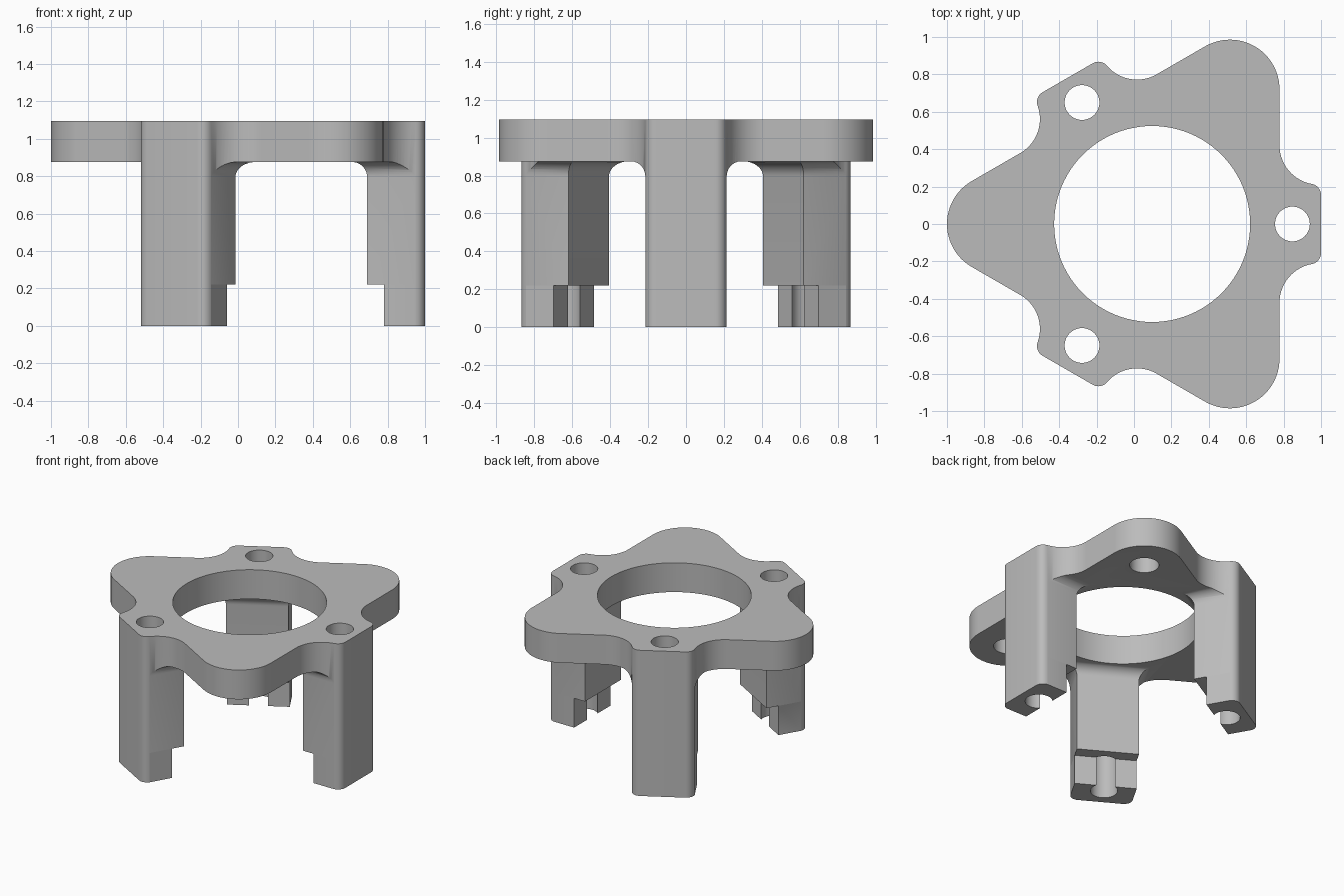
import bpy, bmesh
from math import sin, cos, pi, radians
from mathutils import Matrix, Vector

cube = bpy.data.objects.get("Cube")
if cube:
    bpy.data.objects.remove(cube, do_unlink=True)

CENTRE_X = 0.097
TOP, UNDERSIDE, LEDGE = 1.095, 0.875, 0.22
LOBE_DIST, LOBE_R = 0.832, 0.265
LEG_INNER, FOOT_INNER, LEG_HALF = 0.593, 0.683, 0.2145
SCREW_DIST, SCREW_R = 0.75, 0.093
FILLET = 0.08

grey = bpy.data.materials.new("mid_grey")
grey.use_nodes = True
grey.diffuse_color = (0.5, 0.5, 0.5, 1)
grey.node_tree.nodes["Principled BSDF"].inputs["Base Color"].default_value = (0.5, 0.5, 0.5, 1)


def loft(name, rings):
    """Closed solid through a stack of matching rings."""
    bm = bmesh.new()
    loops = [[bm.verts.new(p) for p in ring] for ring in rings]
    n = len(loops[0])
    bm.faces.new(loops[0][::-1])
    bm.faces.new(loops[-1])
    for a, b in zip(loops, loops[1:]):
        for i in range(n):
            j = (i + 1) % n
            bm.faces.new((a[i], a[j], b[j], b[i]))
    bmesh.ops.recalc_face_normals(bm, faces=bm.faces)
    mesh = bpy.data.meshes.new(name)
    bm.to_mesh(mesh)
    bm.free()
    mesh.materials.append(grey)
    ob = bpy.data.objects.new(name, mesh)
    bpy.context.collection.objects.link(ob)
    return ob


def arc(cx, cy, r, a0, a1, n):
    return [Vector((cx + r * cos(radians(a0 + (a1 - a0) * i / n)),
                    cy + r * sin(radians(a0 + (a1 - a0) * i / n)), 0)) for i in range(n + 1)]


def prism(name, points, z0, z1):
    return loft(name, [[(p.x, p.y, z) for p in points] for z in (z0, z1)])


def cylinder(name, dist, angle, r, z0, z1, n=48):
    c = Matrix.Rotation(angle, 3, 'Z') @ Vector((dist, 0, 0))
    return prism(name, arc(c.x, c.y, r, 0, 360, n)[:-1], z0, z1)


def boolean(target, tool, operation):
    mod = target.modifiers.new(operation.lower(), 'BOOLEAN')
    mod.operation, mod.solver, mod.object = operation, 'EXACT', tool
    bpy.context.view_layer.objects.active = target
    bpy.ops.object.modifier_apply(modifier=mod.name)
    bpy.data.objects.remove(tool, do_unlink=True)


# Footprint: one third of the outline, turned three times
third = arc(0.891, -0.4207, 0.21, 180, 100.3, 14)
third += arc(0.843, -0.155, 0.06, -79.7, 0, 8)[1:]
third += arc(0.843, 0.155, 0.06, 0, 79.7, 8)
third += arc(0.891, 0.4207, 0.21, 259.7, 180, 14)[1:]
third += arc(LOBE_DIST * cos(pi / 3), LOBE_DIST * sin(pi / 3), LOBE_R, 0, 120, 24)
turns = [2 * pi * k / 3 for k in range(3)]
outline = [Matrix.Rotation(t, 3, 'Z') @ p for t in turns for p in third]
footprint = prism("footprint", outline, 0, TOP)
boolean(footprint, cylinder("bore", 0, 0, 0.524, -0.1, 1.3, 96), 'DIFFERENCE')


# Leg: stepped foot, straight shaft, then a fillet flaring into the plate
def leg_ring(inner, grow, z, turn):
    x, y = inner - grow, LEG_HALF + grow
    rot = Matrix.Rotation(turn, 3, 'Z')
    return [rot @ Vector(p) for p in ((x, -y, z), (1.1, -y, z), (1.1, y, z), (x, y, z))]


def leg(turn):
    rings = [leg_ring(FOOT_INNER, 0, -0.05, turn), leg_ring(FOOT_INNER, 0, LEDGE, turn),
             leg_ring(LEG_INNER, 0, LEDGE, turn)]
    for i in range(11):
        t = pi / 2 * i / 10
        z = UNDERSIDE + 0.001 - FILLET * (1 - sin(t))
        rings.append(leg_ring(LEG_INNER, FILLET * (1 - cos(t)), z, turn))
    rings.append(leg_ring(LEG_INNER, FILLET, 1.0, turn))
    return loft("leg", rings)


# Plate and legs joined, then trimmed to the footprint
body = cylinder("mounting_bracket", 0, 0, 1.4, UNDERSIDE, 1.2)
for t in turns:
    boolean(body, leg(t), 'UNION')
boolean(body, footprint, 'INTERSECT')

# Screw holes through the legs and blind holes under the lobes
for t in turns:
    boolean(body, cylinder("screw_hole", SCREW_DIST, t, SCREW_R, -0.1, 1.3), 'DIFFERENCE')
    boolean(body, cylinder("lobe_hole", LOBE_DIST, t + pi / 3, 0.1, 0.8, UNDERSIDE + 0.15), 'DIFFERENCE')

body.data.transform(Matrix.Translation((CENTRE_X, 0, 0)))
bpy.ops.object.select_all(action='DESELECT')
body.select_set(True)
bpy.context.view_layer.objects.active = body
bpy.ops.object.shade_smooth_by_angle(angle=radians(30))
